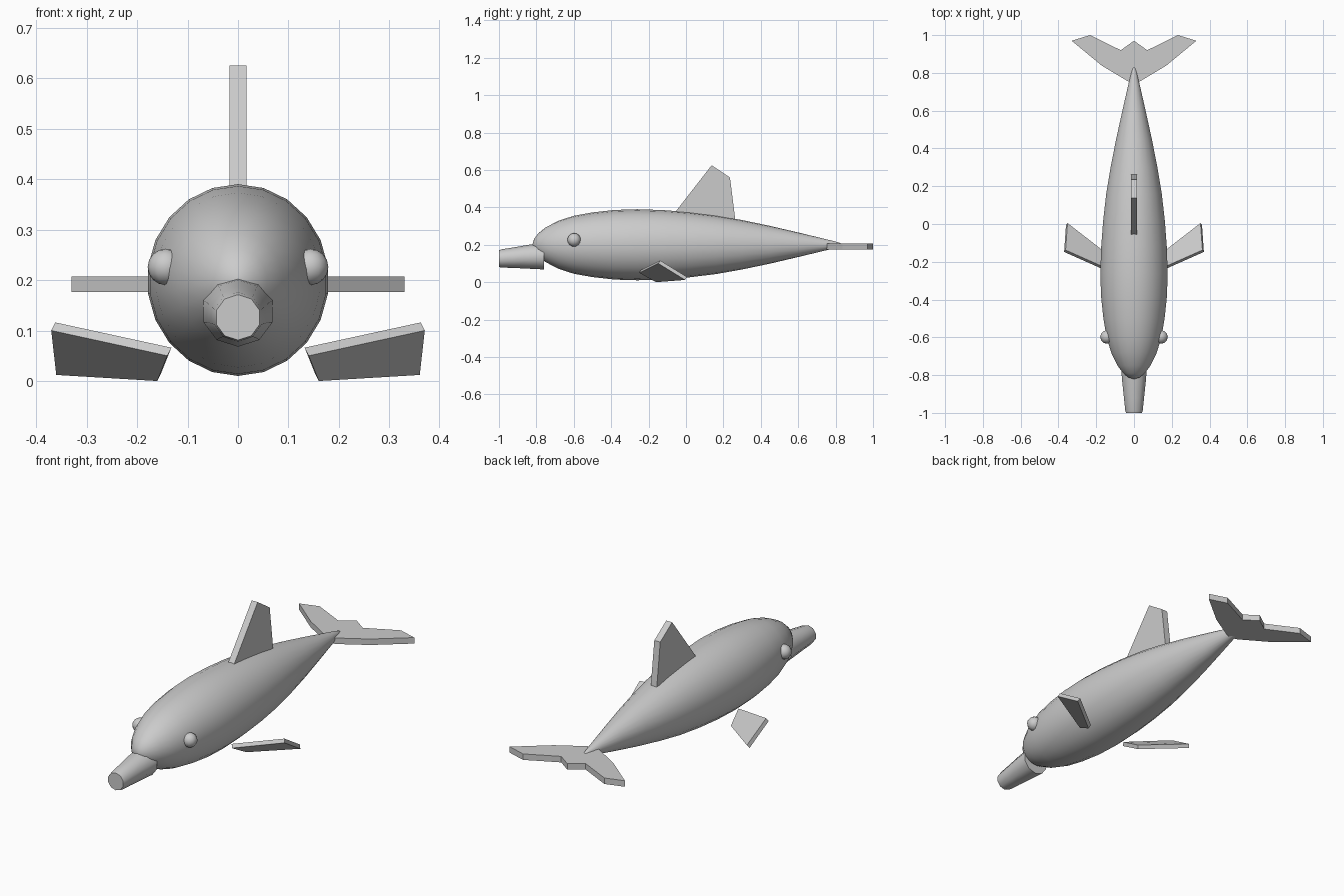
import bpy, bmesh, math
from mathutils import Vector

if "Cube" in bpy.data.objects:
    bpy.data.objects.remove(bpy.data.objects["Cube"])


def finish(name, bm, smooth=False):
    bmesh.ops.recalc_face_normals(bm, faces=bm.faces[:])
    me = bpy.data.meshes.new(name)
    bm.to_mesh(me)
    bm.free()
    ob = bpy.data.objects.new(name, me)
    bpy.context.collection.objects.link(ob)
    if smooth:
        for o in bpy.context.selected_objects:
            o.select_set(False)
        ob.select_set(True)
        bpy.context.view_layer.objects.active = ob
        bpy.ops.object.shade_smooth_by_angle(angle=math.radians(50))
    return ob


def loft(name, rings, sides):
    """Elliptical rings (y, centre z, radius x, radius z) joined along y."""
    bm = bmesh.new()
    loops = []
    for y, cz, rx, rz in rings:
        loops.append([bm.verts.new((rx * math.sin(math.tau * i / sides), y,
                                    cz + rz * math.cos(math.tau * i / sides)))
                      for i in range(sides)])
    for a, b in zip(loops, loops[1:]):
        for i in range(sides):
            j = (i + 1) % sides
            bm.faces.new((a[i], a[j], b[j], b[i]))
    bm.faces.new(loops[0])
    bm.faces.new(loops[-1])
    return finish(name, bm, True)


def plate(name, points, offset):
    """Flat outline thickened along an offset vector."""
    bm = bmesh.new()
    a = [bm.verts.new(p) for p in points]
    b = [bm.verts.new(Vector(p) + Vector(offset)) for p in points]
    bm.faces.new(a)
    bm.faces.new(b)
    for i in range(len(a)):
        j = (i + 1) % len(a)
        bm.faces.new((a[i], a[j], b[j], b[i]))
    return finish(name, bm)


# Body: y position and fraction of the full girth
profile = [(-0.82, 0.03), (-0.812, 0.17), (-0.79, 0.32), (-0.75, 0.49),
           (-0.68, 0.68), (-0.6, 0.815), (-0.5, 0.91), (-0.38, 0.98),
           (-0.26, 1.0), (-0.12, 0.975), (0.02, 0.915), (0.16, 0.825),
           (0.3, 0.695), (0.45, 0.53), (0.6, 0.345), (0.73, 0.18),
           (0.8, 0.09), (0.825, 0.05), (0.832, 0.015)]
loft("body", [(y, 0.2, 0.18 * f, 0.19 * f) for y, f in profile], 22)

# Beak
loft("beak", [(-0.76, 0.138, 0.072, 0.07), (-0.84, 0.136, 0.065, 0.064),
              (-0.92, 0.131, 0.056, 0.055), (-0.985, 0.127, 0.049, 0.049),
              (-1.0, 0.126, 0.045, 0.045)], 10)

# Dorsal fin
plate("dorsal_fin", [(-0.017, -0.065, 0.365), (-0.017, 0.137, 0.625),
                     (-0.017, 0.235, 0.56), (-0.017, 0.263, 0.338)],
      (0.034, 0, 0))

# Tail flukes, mirrored outline
half = [(0.035, 0.757), (0.17, 0.838), (0.33, 0.97),
        (0.233, 1.0), (0.07, 0.92)]
outline = [(0, 0.745)] + half + [(0, 0.97)] + [(-x, y) for x, y in half[::-1]]
plate("tail_flukes", [(x, y, 0.176) for x, y in outline], (0, 0, 0.031))

# Side flippers and eyes
for side, s in (("left", 1), ("right", -1)):
    plate(side + "_flipper",
          [(s * 0.14, -0.25, 0.05), (s * 0.37, -0.148, 0.1),
           (s * 0.36, -0.005, 0.012), (s * 0.16, -0.16, 0.0)],
          (-s * 0.008, 0.01, 0.016))
    bm = bmesh.new()
    bmesh.ops.create_uvsphere(bm, u_segments=12, v_segments=8, radius=0.036)
    bmesh.ops.translate(bm, verts=bm.verts[:], vec=(s * 0.143, -0.598, 0.226))
    finish(side + "_eye", bm, True)
